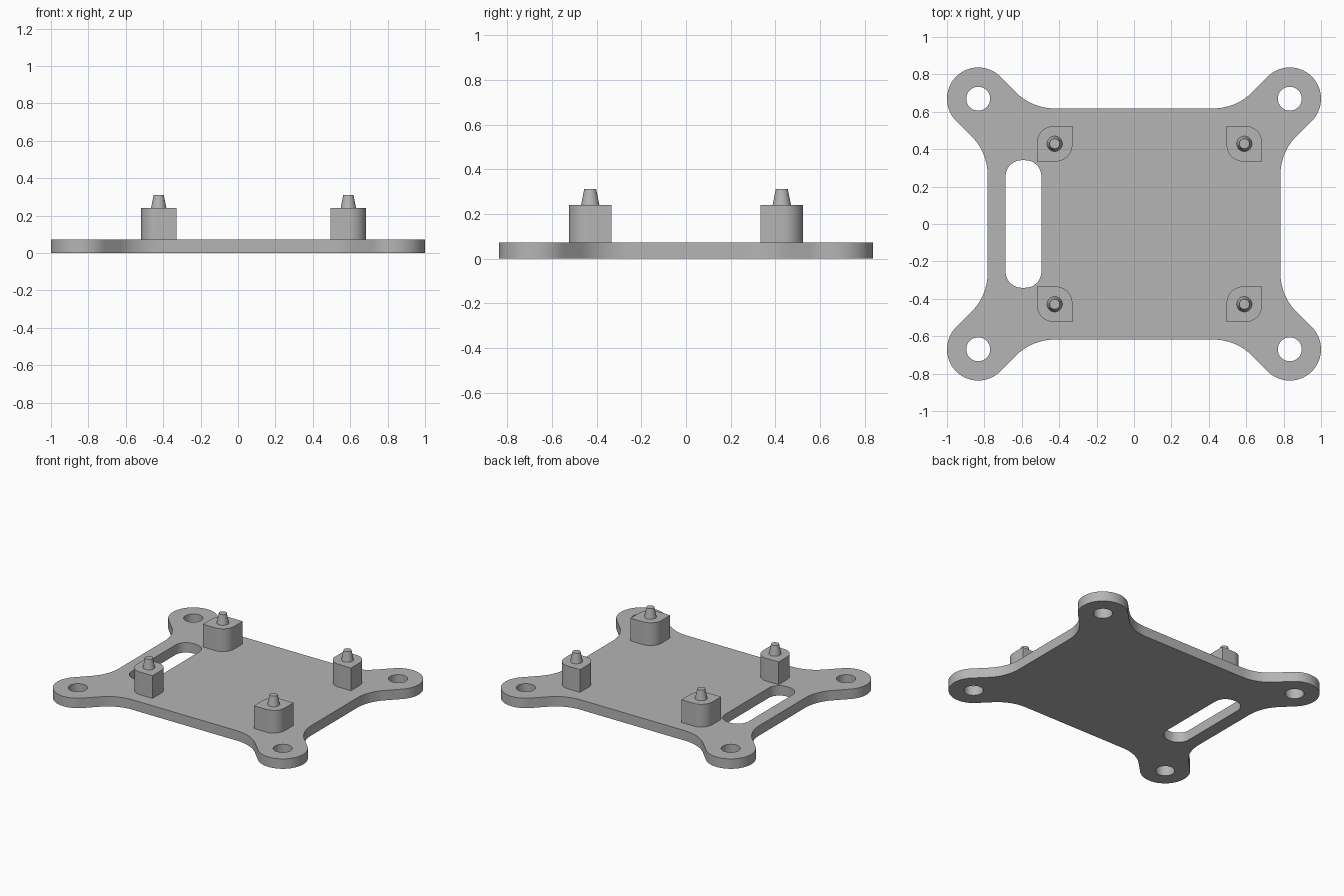
import bpy, bmesh
from math import sin, cos, radians, sqrt, tan

if "Cube" in bpy.data.objects:
    bpy.data.objects.remove(bpy.data.objects["Cube"])

# Single grey plastic
grey = bpy.data.materials.new("grey_plastic")
grey.use_nodes = True
grey.diffuse_color = (0.46, 0.46, 0.46, 1)
grey.node_tree.nodes["Principled BSDF"].inputs["Base Color"].default_value = grey.diffuse_color


def arc(cx, cy, r, a0, a1, steps=16):
    angles = [radians(a0 + (a1 - a0) * i / steps) for i in range(steps + 1)]
    return [(cx + r * cos(a), cy + r * sin(a)) for a in angles]


def four_way(quarter):
    """Mirror a first-quadrant path (anticlockwise) into a closed outline."""
    half = quarter + [(-x, y) for x, y in reversed(quarter)]
    return half + [(-x, -y) for x, y in half]


def finish(obj):
    obj.data.materials.clear()
    obj.data.materials.append(grey)
    bpy.ops.object.select_all(action='DESELECT')
    obj.select_set(True)
    bpy.context.view_layer.objects.active = obj
    bpy.ops.object.shade_smooth_by_angle(angle=radians(30))


def prism(name, loops, z0, z1):
    """Extrude an outline, with optional inner holes, between two heights."""
    curve = bpy.data.curves.new(name + "_profile", 'CURVE')
    curve.dimensions = '2D'
    curve.fill_mode = 'BOTH'
    curve.extrude = (z1 - z0) / 2
    for loop in loops:
        spline = curve.splines.new('POLY')
        spline.points.add(len(loop) - 1)
        for point, (x, y) in zip(spline.points, loop):
            point.co = (x, y, 0, 1)
        spline.use_cyclic_u = True
    helper = bpy.data.objects.new(name + "_helper", curve)
    bpy.context.collection.objects.link(helper)
    bpy.context.view_layer.update()
    graph = bpy.context.evaluated_depsgraph_get()
    mesh = bpy.data.meshes.new_from_object(helper.evaluated_get(graph))
    bpy.data.objects.remove(helper)
    bm = bmesh.new()
    bm.from_mesh(mesh)
    bmesh.ops.remove_doubles(bm, verts=bm.verts, dist=0.0001)
    bmesh.ops.translate(bm, verts=bm.verts, vec=(0, 0, (z0 + z1) / 2))
    bmesh.ops.recalc_face_normals(bm, faces=bm.faces)
    bm.to_mesh(mesh)
    bm.free()
    obj = bpy.data.objects.new(name, mesh)
    bpy.context.collection.objects.link(obj)
    finish(obj)


# Base plate: rectangle blended into four diagonal mounting ears
PLATE_TOP, POST_TOP, PEG_TOP = 0.073, 0.24, 0.311
half_x, half_y = 0.783, 0.618
ear_x, ear_y, ear_r = 0.833, 0.67, 0.167
blend = 0.29
tangent = blend * tan(radians(22.5))
side_y = ear_y - ear_x + half_x - ear_r * sqrt(2) - tangent
end_x = ear_x - ear_y + half_y - ear_r * sqrt(2) - tangent
quarter = (arc(half_x + blend, side_y, blend, 180, 135)
           + arc(ear_x, ear_y, ear_r, -45, 135, 40)
           + arc(end_x, half_y + blend, blend, -45, -90))
outline = four_way(quarter)

# Screw holes and the long cable slot
holes = [arc(sx * ear_x, sy * ear_y, 0.064, 0, 348.75, 31)
         for sx in (-1, 1) for sy in (-1, 1)]
slot_r = 0.087
slot = [(x - 0.591, y) for x, y in
        four_way(arc(0.096 - slot_r, 0.341 - slot_r, slot_r, 0, 90))]
prism("base_plate", [outline, slot] + holes, 0, PLATE_TOP)

# Standoff posts: two opposite corners rounded along the diagonal, peg on top
h, r = 0.095, 0.09
for x_name, px, sx in (("right", -0.424, -1), ("left", 0.59, 1)):
    for y_name, py, sy in (("front", -0.429, -1), ("back", 0.429, 1)):
        label = y_name + "_" + x_name
        corner = [(h, -h)] + arc(h - r, h - r, r, 0, 90)
        leaf = corner + [(-x, -y) for x, y in corner]
        prism(label + "_post", [[(px + sx * x, py + sy * y) for x, y in leaf]],
              PLATE_TOP, POST_TOP)
        bpy.ops.mesh.primitive_cone_add(
            vertices=32, radius1=0.041, radius2=0.027, depth=PEG_TOP - POST_TOP,
            location=(px, py, (POST_TOP + PEG_TOP) / 2))
        peg = bpy.context.object
        peg.name = label + "_peg"
        finish(peg)
